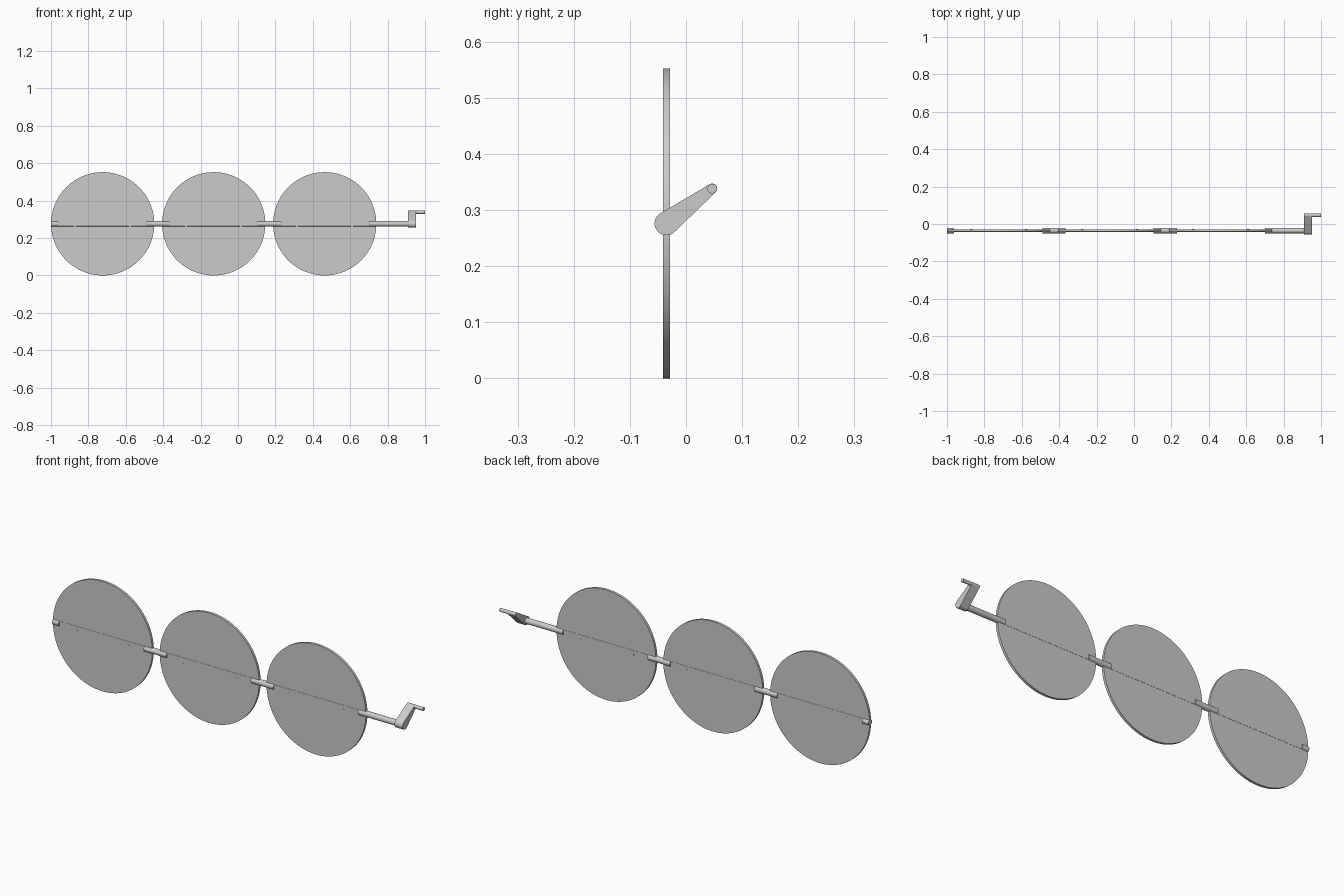
import bpy, bmesh, math
from mathutils import Vector, Matrix

if "Cube" in bpy.data.objects:
    bpy.data.objects.remove(bpy.data.objects["Cube"])

Y, Z = -0.035, 0.276          # shaft axis
R_DISC, T_DISC = 0.276, 0.0125
R_SHAFT, FLAT = 0.0145, 0.0069
DISCS = (-0.7235, -0.130, 0.4635)


def finish(name, bm):
    bmesh.ops.recalc_face_normals(bm, faces=bm.faces)
    me = bpy.data.meshes.new(name)
    bm.to_mesh(me)
    bm.free()
    ob = bpy.data.objects.new(name, me)
    bpy.context.collection.objects.link(ob)
    bpy.context.view_layer.objects.active = ob
    ob.select_set(True)
    bpy.ops.object.shade_smooth_by_angle(angle=math.radians(30))
    ob.select_set(False)
    return ob


def arc(cy, cz, r, a0, a1, n):
    return [(cy + r * math.cos(a0 + (a1 - a0) * i / n),
             cz + r * math.sin(a0 + (a1 - a0) * i / n)) for i in range(n + 1)]


def prism(name, profile, x0, x1):
    """Extrude a closed (y, z) profile along x."""
    bm = bmesh.new()
    face = bm.faces.new([bm.verts.new((x0, y, z)) for y, z in profile])
    ext = bmesh.ops.extrude_face_region(bm, geom=[face])
    # extruding keeps the start cap, the copy becomes the end cap
    bmesh.ops.translate(bm, vec=(x1 - x0, 0, 0),
                        verts=[v for v in ext['geom'] if isinstance(v, bmesh.types.BMVert)])
    return finish(name, bm)


def disc(name, x, z, r, depth, seg):
    """Cylinder lying along y, centred on the shaft plane."""
    bm = bmesh.new()
    bmesh.ops.create_cone(bm, cap_ends=True, segments=seg, radius1=r, radius2=r, depth=depth,
                          matrix=Matrix.Translation(Vector((x, Y, z))) @ Matrix.Rotation(math.pi / 2, 4, 'X'))
    return finish(name, bm)


# Throttle discs with their pairs of small fixing screws
for i, x in enumerate(DISCS):
    disc(f"disc_{i + 1}", x, Z, R_DISC, T_DISC, 128)
    for s in (-1, 1):
        disc(f"screw_{i + 1}_{'left' if s < 0 else 'right'}", x + s * 0.147, Z - 0.009, 0.007, 0.0148, 16)

# Round shaft sections, including the overlap onto the disc edges
circle = arc(Y, Z, R_SHAFT, 0, math.tau, 40)[:-1]
rounds = [(-0.999, -0.963), (-0.490, -0.365), (0.105, 0.230), (0.700, 0.910)]
for i, (a, b) in enumerate(rounds):
    prism(f"shaft_round_{i + 1}", circle, a, b)

# Flattened shaft sections running through the discs
t = math.acos(FLAT / R_SHAFT)
flat = arc(Y, Z, R_SHAFT, t, math.pi - t, 12) + arc(Y, Z, R_SHAFT, math.pi + t, math.tau - t, 12)
for i in range(3):
    prism(f"shaft_flat_{i + 1}", flat, rounds[i][1], rounds[i + 1][0])

# Tapered crank lever: hull of a large and a small circle
PY, PZ, R1, R2 = 0.0465, 0.338, 0.021, 0.009
ang = math.atan2(PZ - Z, PY - Y)
k = math.acos((R1 - R2) / math.hypot(PZ - Z, PY - Y))
lever = arc(Y, Z, R1, ang + k, ang + math.tau - k, 32) + arc(PY, PZ, R2, ang - k, ang + k, 20)
prism("crank_lever", lever, 0.909, 0.953)

# Crank pin
prism("crank_pin", arc(PY, PZ, R2 - 0.0003, 0, math.tau, 32)[:-1], 0.95, 1.0)
